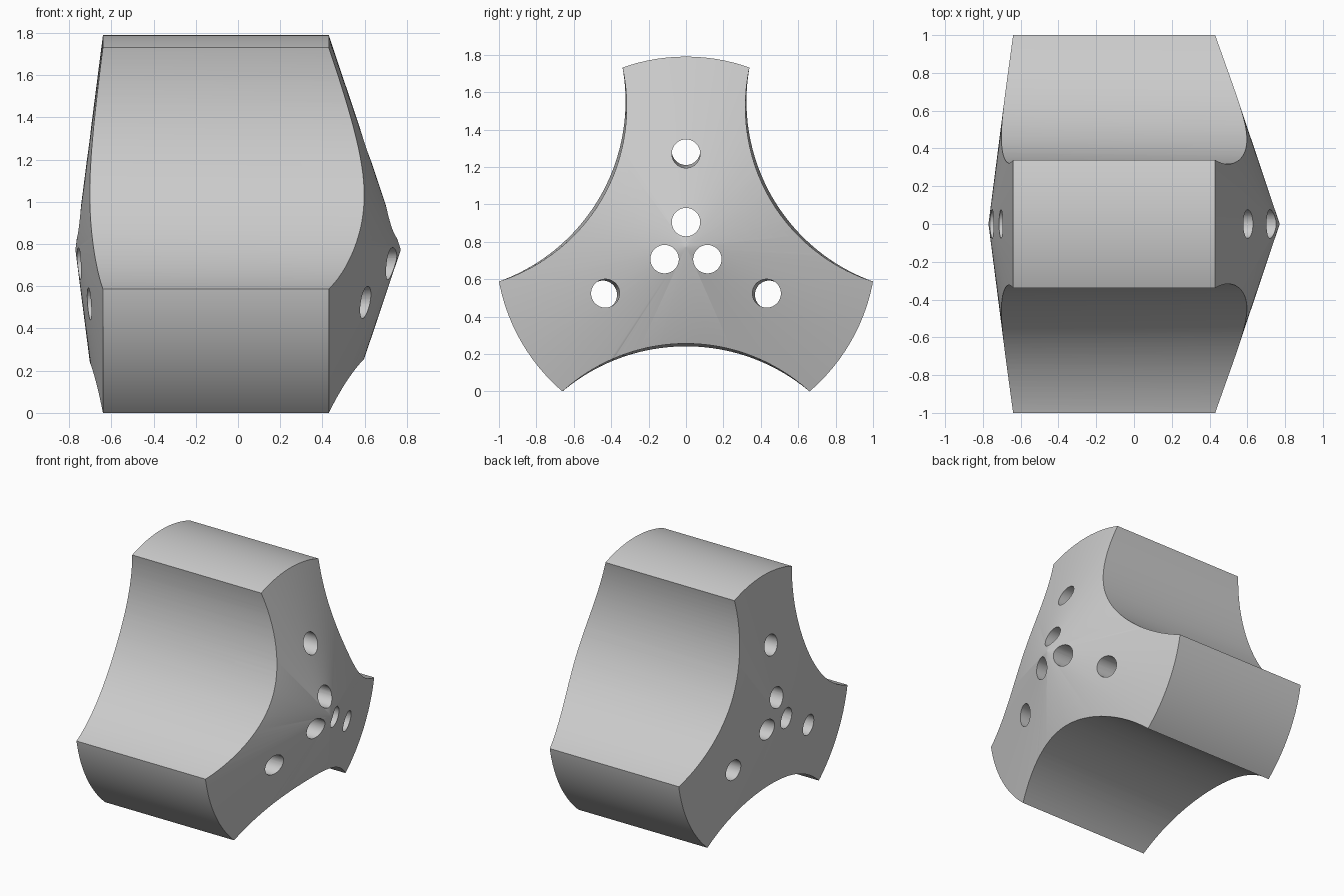
import bpy, bmesh
from math import sin, cos, pi, radians, hypot, atan2

cube = bpy.data.objects.get("Cube")
if cube:
    bpy.data.objects.remove(cube, do_unlink=True)

RADIUS, AXIS_Z = 1.017, 0.773
CORNER = radians(40.5)      # half angle of each side scoop, seen from the axis
LEAN = 0.0115               # slight draft along the axis


def loft(name, rings):
    """Skin closed rings of points and cap both ends."""
    bm = bmesh.new()
    loops = [[bm.verts.new(p) for p in ring] for ring in rings]
    n = len(loops[0])
    for a, b in zip(loops, loops[1:]):
        for i in range(n):
            j = (i + 1) % n
            bm.faces.new((a[i], a[j], b[j], b[i]))
    bm.faces.new(loops[0][::-1])
    bm.faces.new(loops[-1])
    bmesh.ops.recalc_face_normals(bm, faces=bm.faces)
    mesh = bpy.data.meshes.new(name)
    bm.to_mesh(mesh)
    bm.free()
    obj = bpy.data.objects.new(name, mesh)
    bpy.context.collection.objects.link(obj)
    obj.location.z = AXIS_Z
    return obj


def circle(x, radius, count, centre=0):
    return [(x, radius * sin(2 * pi * i / count),
             centre + radius * cos(2 * pi * i / count)) for i in range(count)]


def scoop_ring(x, steps=48):
    """Arc through two fixed rim corners, closed well outside the body."""
    half, chord = RADIUS * sin(CORNER), RADIUS * cos(CORNER)
    sag = chord - (0.524 - LEAN * x)
    r = (half ** 2 + sag ** 2) / (2 * sag)
    mid = chord - sag + r
    span = atan2(half, mid - chord) + 0.12
    arc = [(x, r * sin(a), -mid + r * cos(a))
           for a in (span * (2 * i / steps - 1) for i in range(steps + 1))]
    return arc + [(x, 1, -1.6), (x, -1, -1.6)]


# Round body with a shallow cone on the left end and a steep one on the right
body = loft("trilobe_body", [circle(x, r, 120) for x, r in
            ((-0.77, 0.004), (-0.64, RADIUS), (0.43, RADIUS), (0.77, 0.004))])

# Three scoops, three inner holes and three outer holes
cutters = []
for k in range(3):
    parts = [
        loft("scoop_cutter", [scoop_ring(-1), scoop_ring(1)]),
        loft("inner_hole_cutter", [circle(x, 0.076, 40, 0.132) for x in (-1, 1)]),
        loft("outer_hole_cutter", [circle(x, 0.076, 40, 0.505 - LEAN * x) for x in (-1, 1)]),
    ]
    for cutter in parts:
        cutter.rotation_euler.x = k * 2 * pi / 3
    cutters += parts

for cutter in cutters:
    cutter.hide_render = True
    mod = body.modifiers.new("cut", "BOOLEAN")
    mod.operation, mod.solver, mod.object = "DIFFERENCE", "EXACT", cutter

bpy.context.view_layer.objects.active = body
for obj in bpy.context.selected_objects:
    obj.select_set(False)
body.select_set(True)
for mod in list(body.modifiers):
    bpy.ops.object.modifier_apply(modifier=mod.name)
for cutter in cutters:
    bpy.data.objects.remove(cutter, do_unlink=True)

# Plain grey finish
grey = bpy.data.materials.new("light_grey")
grey.use_nodes = True
colour = (0.6, 0.6, 0.6, 1)
grey.diffuse_color = colour
grey.node_tree.nodes["Principled BSDF"].inputs["Base Color"].default_value = colour
body.data.materials.clear()
body.data.materials.append(grey)
bpy.ops.object.shade_smooth_by_angle(angle=radians(25))
